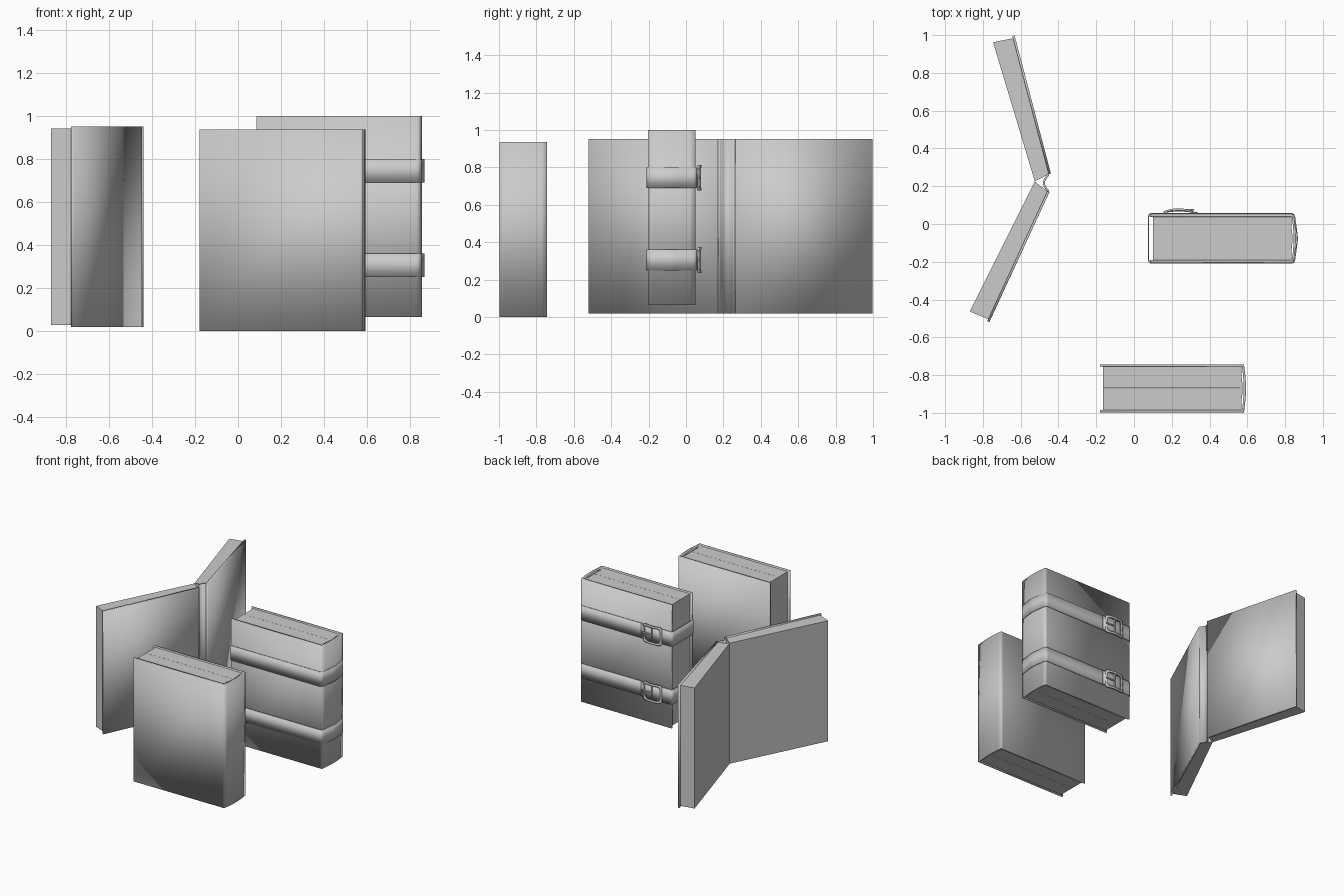
import bpy, bmesh, math
from mathutils import Vector

if "Cube" in bpy.data.objects:
    bpy.data.objects.remove(bpy.data.objects["Cube"])


def new_object(name, bm):
    bmesh.ops.recalc_face_normals(bm, faces=bm.faces[:])
    me = bpy.data.meshes.new(name)
    bm.to_mesh(me)
    bm.free()
    ob = bpy.data.objects.new(name, me)
    bpy.context.collection.objects.link(ob)
    return ob


def prism(name, pts, z0, z1):
    """Solid from a plan outline."""
    bm = bmesh.new()
    f = bm.faces.new([bm.verts.new((x, y, z0)) for x, y in pts])
    ext = bmesh.ops.extrude_face_region(bm, geom=[f])
    top = [v for v in ext["geom"] if isinstance(v, bmesh.types.BMVert)]
    bmesh.ops.translate(bm, verts=top, vec=(0, 0, z1 - z0))
    return new_object(name, bm)


def ribbon(name, pts, z0, z1, thick, closed=False):
    """Upright sheet along a plan path, given thickness about its middle."""
    bm = bmesh.new()
    lo = [bm.verts.new((x, y, z0)) for x, y in pts]
    hi = [bm.verts.new((x, y, z1)) for x, y in pts]
    n = len(pts)
    for i in range(n if closed else n - 1):
        j = (i + 1) % n
        bm.faces.new((lo[i], lo[j], hi[j], hi[i]))
    ob = new_object(name, bm)
    m = ob.modifiers.new("thickness", "SOLIDIFY")
    m.thickness, m.offset, m.use_even_offset = thick, 0, True
    return ob


def bulge(x, ya, yb, depth, n=10):
    """Shallow arc in plan from (x, ya) to (x, yb)."""
    return [(x + depth * math.sin(math.pi * i / n), ya + (yb - ya) * i / n)
            for i in range(n + 1)]


def rounded(corners, r, n=4):
    """Round every corner of a closed path."""
    out = []
    for i, c in enumerate(corners):
        p, q, s = Vector(corners[i - 1]), Vector(c), Vector(corners[(i + 1) % len(corners)])
        a, b = q + (p - q).normalized() * r, q + (s - q).normalized() * r
        for k in range(n + 1):
            t = k / n
            out.append(tuple(a * (1 - t) ** 2 + q * 2 * t * (1 - t) + b * t * t))
    return out


def closed_book(name, x0, x1, y0, y1, z0, z1):
    t = 0.012
    h = t / 2
    # case: two boards joined by a gently rounded spine
    path = ([(x0, y0 + h), (x1 - 0.025, y0 + h)]
            + bulge(x1 - 0.016, y0 + h, y1 - h, 0.010)
            + [(x1 - 0.025, y1 - h), (x0, y1 - h)])
    ribbon(name + "_case", path, z0, z1, t)
    # page block in two halves, with headbands at the spine
    ym, xp = (y0 + y1) / 2, x1 - 0.024
    for part, a, b in (("front", y0 + t, ym - 0.0005), ("rear", ym + 0.0005, y1 - t)):
        prism(f"{name}_{part}_pages", [(x0 + 0.015, a), (xp, a), (xp, b), (x0 + 0.015, b)],
              z0 + 0.008, z1 - 0.008)
    for part, z in (("lower", z0 + 0.004), ("upper", z1 - 0.008)):
        prism(f"{name}_{part}_headband",
              bulge(x1 - 0.026, y0 + 0.05, y1 - 0.05, 0.008)
              + [(x1 - 0.032, y1 - 0.05), (x1 - 0.032, y0 + 0.05)], z, z + 0.004)


closed_book("plain_book", -0.18, 0.593, -0.997, -0.743, 0, 0.937)
closed_book("strapped_book", 0.085, 0.857, -0.203, 0.05, 0.065, 1.0)


def bar(name, loc, size, bevel=0.003):
    bm = bmesh.new()
    bmesh.ops.create_cube(bm, size=1)
    bmesh.ops.scale(bm, verts=bm.verts[:], vec=size)
    bmesh.ops.translate(bm, verts=bm.verts[:], vec=loc)
    ob = new_object(name, bm)
    m = ob.modifiers.new("bevel", "BEVEL")
    m.width, m.segments = bevel, 2
    return ob


def buckle_frame(name, xc, zc):
    """Rounded rectangular ring, arched outward over the strap."""
    w, h, r, bar_w = 0.155, 0.138, 0.022, 0.014
    box = lambda d: [(-w/2 + d, -h/2 + d), (w/2 - d, -h/2 + d), (w/2 - d, h/2 - d), (-w/2 + d, h/2 - d)]
    bm = bmesh.new()
    rings = []
    for d in (0, bar_w):
        ring = []
        for (ax, az), (bx, bz) in zip(*[(c := rounded(box(d), r)), c[1:] + c[:1]]):
            for k in range(4 if abs(bx - ax) > 0.04 else 1):
                x, z = ax + (bx - ax) * k / 4, az + (bz - az) * k / 4
                y = 0.062 + 0.016 * (1 - (2 * x / w) ** 2)
                ring.append(bm.verts.new((xc + x, y, zc + z)))
        rings.append(ring)
    n = len(rings[0])
    for i in range(n):
        j = (i + 1) % n
        bm.faces.new((rings[0][i], rings[0][j], rings[1][j], rings[1][i]))
    ob = new_object(name, bm)
    m = ob.modifiers.new("thickness", "SOLIDIFY")
    m.thickness, m.offset = 0.010, 0
    return ob


# straps wrapped around the second book, each with a buckle
for part, zc in (("lower", 0.305), ("upper", 0.745)):
    loop = rounded([(0.077, -0.207), (0.848, -0.207), (0.866, -0.077), (0.848, 0.056), (0.077, 0.056)], 0.02)
    ribbon(part + "_strap", loop, zc - 0.055, zc + 0.055, 0.006, True)
    ribbon(part + "_strap_tail", [(0.16, 0.062), (0.20, 0.067), (0.25, 0.069), (0.29, 0.065), (0.335, 0.061)],
           zc - 0.053, zc + 0.053, 0.005)
    buckle_frame(part + "_buckle_frame", 0.235, zc)
    bar(part + "_buckle_post", (0.235, 0.075, zc), (0.012, 0.010, 0.125))
    bar(part + "_buckle_tongue", (0.275, 0.076, zc), (0.085, 0.009, 0.012))

# open book: two boards with page halves meeting at a gutter
gutter = Vector((-0.525, 0.225))
halves = (("rear", (-0.632, 0.998), (-0.440, 0.267), (-0.746, 0.962)),
          ("front", (-0.766, -0.52), (-0.448, 0.168), (-0.87, -0.463)))
for part, end, hinge, edge in halves:
    end, hinge, edge = Vector(end), Vector(hinge), Vector(edge)
    d = (hinge - end).normalized()
    inward = Vector((-d.y, d.x))
    if inward.dot(edge - end) < 0:
        inward = -inward
    ribbon(f"open_{part}_board", [end + inward * 0.006, hinge + inward * 0.006], 0.018, 0.951, 0.012)
    a, b = end + d * 0.012 + inward * 0.012, hinge + inward * 0.012
    prism(f"open_{part}_pages", [a, b, gutter, edge], 0.028, 0.943)
# spine folded slightly inward between the boards
spine = [(x, y) for x, y in bulge(-0.452, 0.262, 0.172, -0.025)]
ribbon("open_spine", spine, 0.018, 0.951, 0.010)

bpy.ops.object.select_all(action="SELECT")
bpy.context.view_layer.objects.active = bpy.context.selected_objects[0]
bpy.ops.object.shade_smooth_by_angle(angle=math.radians(30))
